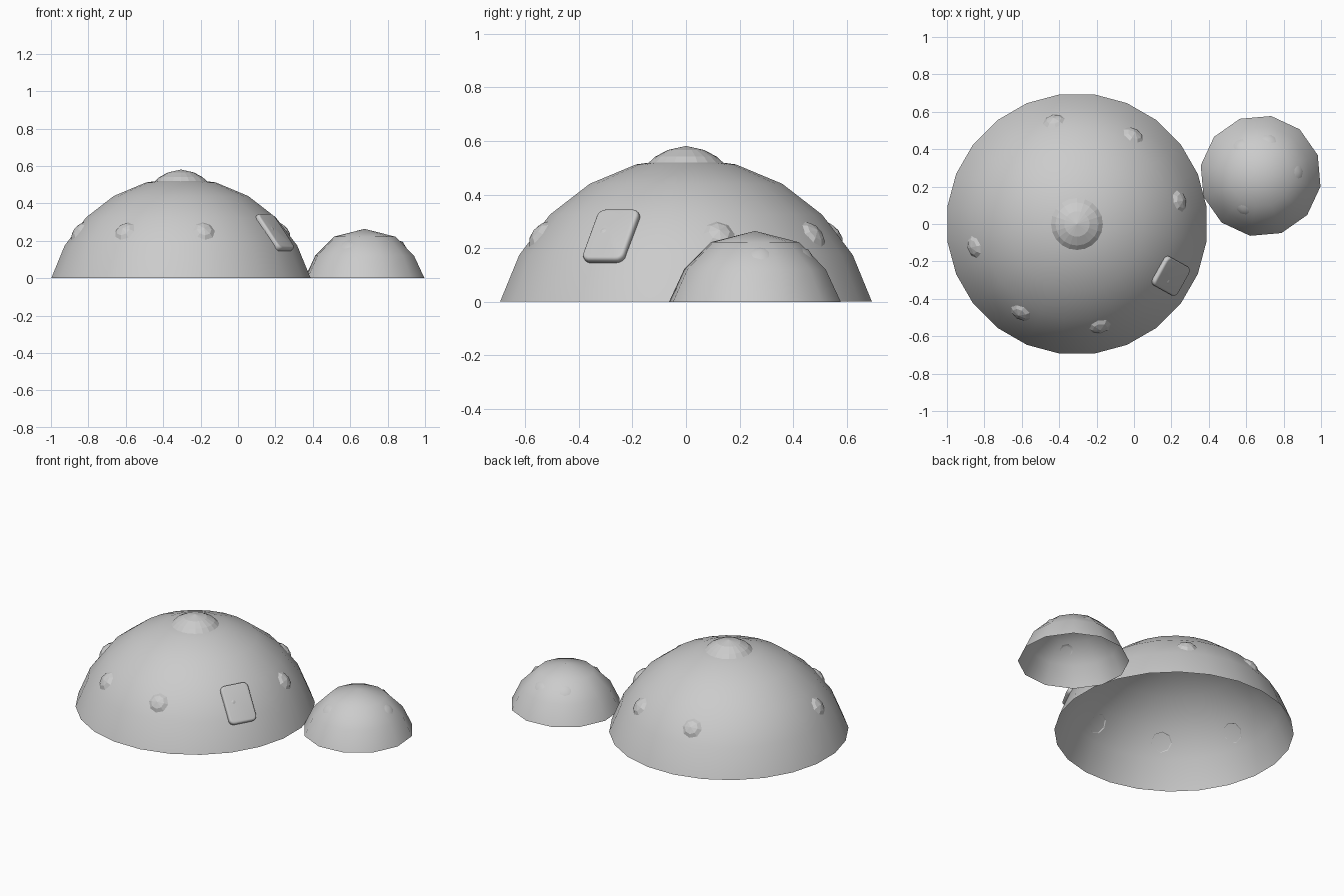
import bpy, bmesh, math
from mathutils import Vector, Matrix

if "Cube" in bpy.data.objects:
    bpy.data.objects.remove(bpy.data.objects["Cube"], do_unlink=True)

grey = bpy.data.materials.new("plain_grey")
grey.use_nodes = True
grey.diffuse_color = (0.6, 0.6, 0.6, 1)
grey.node_tree.nodes["Principled BSDF"].inputs["Base Color"].default_value = (0.6, 0.6, 0.6, 1)


def finish(name, bm, smooth, matrix=None):
    bmesh.ops.recalc_face_normals(bm, faces=bm.faces)
    mesh = bpy.data.meshes.new(name)
    bm.to_mesh(mesh)
    bm.free()
    mesh.materials.append(grey)
    for p in mesh.polygons:
        p.use_smooth = smooth
    obj = bpy.data.objects.new(name, mesh)
    bpy.context.collection.objects.link(obj)
    if matrix:
        obj.matrix_world = matrix
    return obj


def lathe(name, profile, sides, turn=0, smooth=True, matrix=None):
    """Open-bottomed round shell; the last profile point is the tip."""
    bm = bmesh.new()
    rings = []
    for r, z in profile[:-1]:
        angles = [turn + math.tau * i / sides for i in range(sides)]
        rings.append([bm.verts.new((r * math.cos(a), r * math.sin(a), z)) for a in angles])
    tip = bm.verts.new((0, 0, profile[-1][1]))
    for i in range(sides):
        j = (i + 1) % sides
        for low, high in zip(rings, rings[1:]):
            bm.faces.new((low[i], low[j], high[j], high[i]))
        bm.faces.new((rings[-1][i], rings[-1][j], tip))
    obj = finish(name, bm, smooth, matrix)
    # outward normals on the open shell
    if obj.data.polygons[0].normal.z < 0:
        obj.data.flip_normals()
    return obj


def on_sphere(centre, radius, azimuth, elevation):
    """Frame on a sphere: local z points outward, local y up the slope."""
    a, e = math.radians(azimuth), math.radians(elevation)
    out = Vector((math.cos(e) * math.cos(a), math.cos(e) * math.sin(a), math.sin(e)))
    side = Vector((-math.sin(a), math.cos(a), 0))
    rot = Matrix((side, out.cross(side), out)).transposed().to_4x4()
    return Matrix.Translation(centre + out * radius) @ rot


# Main dome: upper part of a 24-sided sphere sunk into the ground
BIG = Vector((-0.305, 0, -0.187))
R = 0.724
steps = [math.radians(15 * i) for i in range(1, 7)]
lathe("main_dome", [(R * math.cos(t), R * math.sin(t)) for t in steps],
      24, math.radians(7.5), matrix=Matrix.Translation(BIG))

# Roof cap
lathe("roof_cap", [(0.145, 0.513), (0.115, 0.541), (0.068, 0.566), (0, 0.581)],
      20, smooth=False, matrix=Matrix.Translation((BIG.x, BIG.y, 0)))

# Ring of shallow studs, with a gap at the back
for k in range(7):
    lathe(f"stud_{k + 1}", [(0.062, -0.012), (0.04, 0.004), (0, 0.014)], 8, smooth=False,
          matrix=on_sphere(BIG, R, -167.5 + 45 * k, 38))

# Rounded hatch panel around one stud
bm = bmesh.new()
bmesh.ops.create_cube(bm, size=1)
bmesh.ops.scale(bm, vec=(0.175, 0.235, 0.036), verts=bm.verts)
upright = [e for e in bm.edges if abs(e.verts[0].co.z - e.verts[1].co.z) > 0.01]
bmesh.ops.bevel(bm, geom=upright, offset=0.03, segments=4, profile=0.5, affect='EDGES')
rims = [e for e in bm.edges if abs(e.verts[0].co.z - e.verts[1].co.z) < 0.001]
bmesh.ops.bevel(bm, geom=rims, offset=0.012, segments=3, profile=0.5, affect='EDGES')
finish("hatch_panel", bm, True, on_sphere(BIG, R - 0.008, -29, 37))

# Side dome
SMALL = Vector((0.677, 0.257, 0))
lathe("side_dome", [(0.325, 0), (0.268, 0.121), (0.167, 0.222), (0, 0.264)],
      12, math.radians(20), matrix=Matrix.Translation(SMALL))

# Barely raised studs on the side dome
for k, azimuth in enumerate((6, 77, 124, -118)):
    lathe(f"side_stud_{k + 1}", [(0.04, -0.014), (0, 0.001)], 8,
          matrix=on_sphere(SMALL - Vector((0, 0, 0.068)), 0.332, azimuth, 52))
